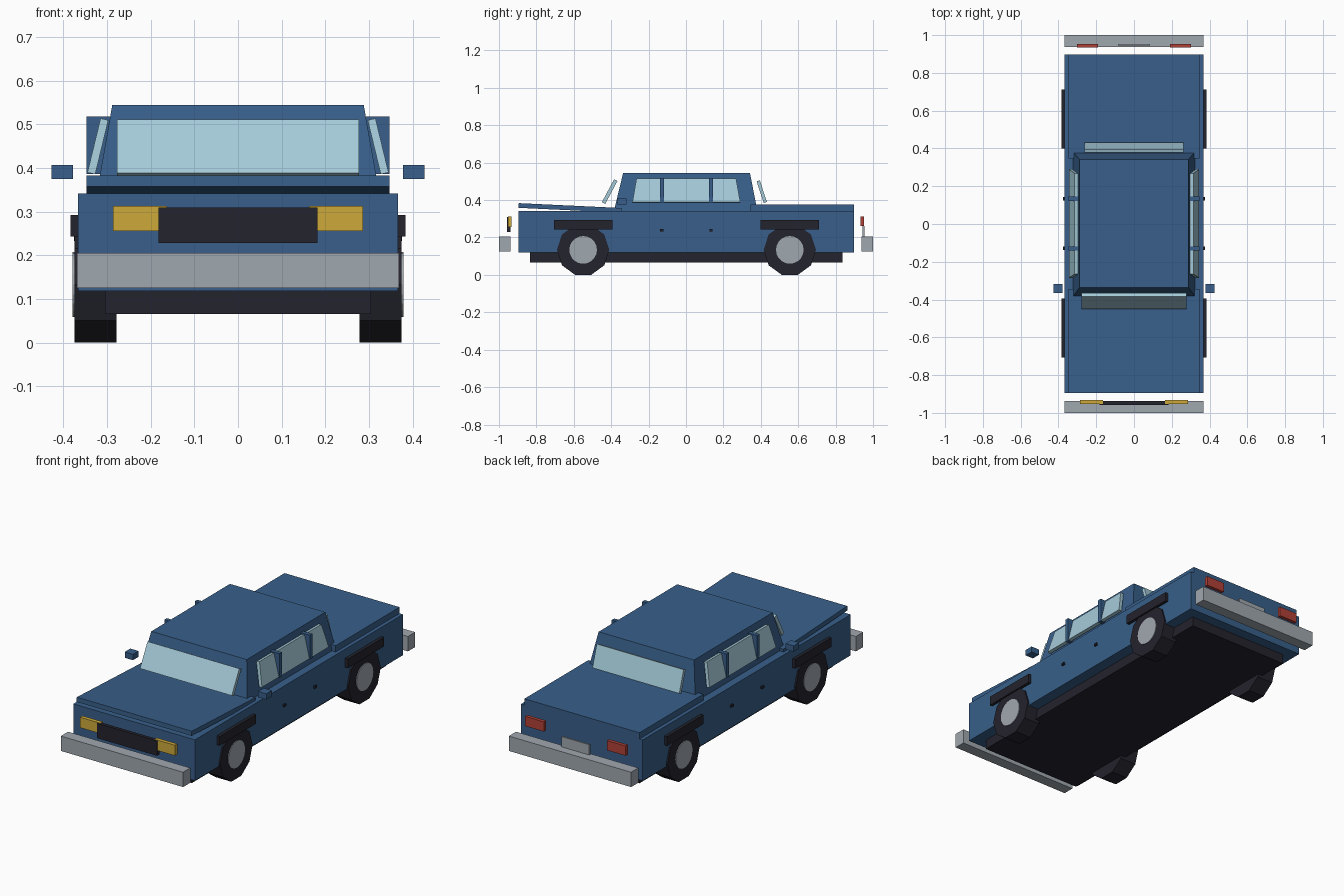
import bpy, bmesh, math
from mathutils import Matrix, Vector

if "Cube" in bpy.data.objects:
    bpy.data.objects.remove(bpy.data.objects["Cube"])


def material(name, rgb):
    def lin(c):
        c /= 255
        return c / 12.92 if c <= 0.04045 else ((c + 0.055) / 1.055) ** 2.4
    m = bpy.data.materials.new(name)
    m.diffuse_color = (*[lin(c) for c in rgb], 1)
    m.use_nodes = True
    m.node_tree.nodes["Principled BSDF"].inputs["Base Color"].default_value = m.diffuse_color
    return m


BLUE = material("blue paint", (56, 95, 138))
DARK = material("dark rubber", (36, 35, 45))
GREY = material("grey metal", (160, 168, 175))
GLASS = material("pale glass", (164, 202, 216))
AMBER = material("amber lamp", (206, 170, 58))
RED = material("red lamp", (176, 64, 55))


def finish(name, bm, mat):
    bmesh.ops.recalc_face_normals(bm, faces=bm.faces)
    me = bpy.data.meshes.new(name)
    bm.to_mesh(me)
    bm.free()
    me.materials.append(mat)
    ob = bpy.data.objects.new(name, me)
    bpy.context.collection.objects.link(ob)
    return ob


def box(name, mat, x, y, z, tilt=0):
    """Box from (min, max) ranges, tilted about the x axis through its centre."""
    bm = bmesh.new()
    rng = (x, y, z)
    centre = Vector([(a + b) / 2 for a, b in rng])
    size = [b - a for a, b in rng]
    bmesh.ops.create_cube(bm, size=1, matrix=Matrix.Translation(centre)
                          @ Matrix.Rotation(math.radians(tilt), 4, 'X')
                          @ Matrix.Diagonal((*size, 1)))
    return finish(name, bm, mat)


def pair(name, mat, x, y, z):
    """The same box on both sides of the car."""
    box(name + "_right", mat, x, y, z)
    box(name + "_left", mat, (-x[1], -x[0]), y, z)


def loft(name, mat, lower, upper):
    """Solid between two four-sided outlines."""
    bm = bmesh.new()
    a = [bm.verts.new(p) for p in lower]
    b = [bm.verts.new(p) for p in upper]
    bm.faces.new(a)
    bm.faces.new(b)
    for i in range(4):
        j = (i + 1) % 4
        bm.faces.new((a[i], a[j], b[j], b[i]))
    return finish(name, bm, mat)


def rect(w, y0, y1, z):
    return [(-w, y0, z), (w, y0, z), (w, y1, z), (-w, y1, z)]


def disc(name, mat, x0, x1, y, z, r, sides):
    """Cylinder along x with a flat at the bottom."""
    bm = bmesh.new()
    bmesh.ops.create_cone(bm, cap_ends=True, segments=sides, radius1=r, radius2=r,
                          depth=abs(x1 - x0))
    # find a vertex and put it exactly on the y axis
    v = bm.verts[:][0].co
    spin = Matrix.Rotation(math.pi / 2 - math.atan2(v.y, v.x), 4, 'Z')
    bm.transform(Matrix.Translation(((x0 + x1) / 2, y, z))
                 @ Matrix.Rotation(math.pi / 2, 4, 'Y') @ spin)
    return finish(name, bm, mat)


# body, underside, trunk lid and raised hood
box("body", BLUE, (-.367, .367), (-.895, .897), (.119, .342))
box("underside", DARK, (-.305, .305), (-.833, .838), (.066, .121))
box("trunk_lid", BLUE, (-.347, .347), (.346, .897), (.335, .376))
box("hood", BLUE, (-.347, .347), (-.895, -.345), (.3455, .3705), tilt=-2.7)

# cabin
loft("cabin", BLUE, rect(.325, -.387, .383, .335), rect(.288, -.336, .342, .545))

# windscreen and rear window
box("windscreen", GLASS, (-.277, .277), (-.418, -.398), (.376, .515), tilt=-28)
box("rear_window", GLASS, (-.262, .262), (.396, .414), (.384, .506), tilt=18)

# side windows and pillars
for s, side in ((1, "right"), (-1, "left")):
    outer = [(s * .345, -.286, .390), (s * .345, .290, .390),
             (s * .315, .268, .514), (s * .315, -.265, .514)]
    inner = [(x - s * .018, y, z - .004) for x, y, z in outer]
    loft("side_window_" + side, GLASS, outer, inner)
for y, label in ((-.129, "front"), (.134, "rear")):
    pair(label + "_pillar", BLUE, (.290, .347), (y - .011, y + .011), (.386, .518))
    pair(label + "_door_handle", DARK, (.360, .376), (y - .009, y + .009), (.233, .246))

# mirrors
pair("mirror", BLUE, (.378, .427), (-.366, -.318), (.375, .407))

# wheels, hubcaps and wheel arch trims
for y, label in ((-.55, "front"), (.555, "rear")):
    pair(label + "_arch_trim", DARK, (.355, .384), (y - .156, y + .156), (.243, .293))
    for s, side in ((1, "right"), (-1, "left")):
        disc(f"{label}_tyre_{side}", DARK, s * .278, s * .375, y, .1335, .14, 10)
        disc(f"{label}_hubcap_{side}", GREY, s * .34, s * .379, y, .1335, .074, 20)

# bumpers
box("front_bumper", GREY, (-.369, .369), (-1, -.938), (.125, .206))
box("rear_bumper", GREY, (-.369, .369), (.938, 1), (.125, .206))

# lamps, grille and rear plate
pair("headlamp", AMBER, (.163, .286), (-.953, -.932), (.256, .313))
box("grille", DARK, (-.182, .182), (-.957, -.938), (.229, .310))
pair("tail_lamp", RED, (.191, .303), (.934, .953), (.260, .313))
box("rear_plate", GREY, (-.084, .084), (.945, .954), (.205, .262))
